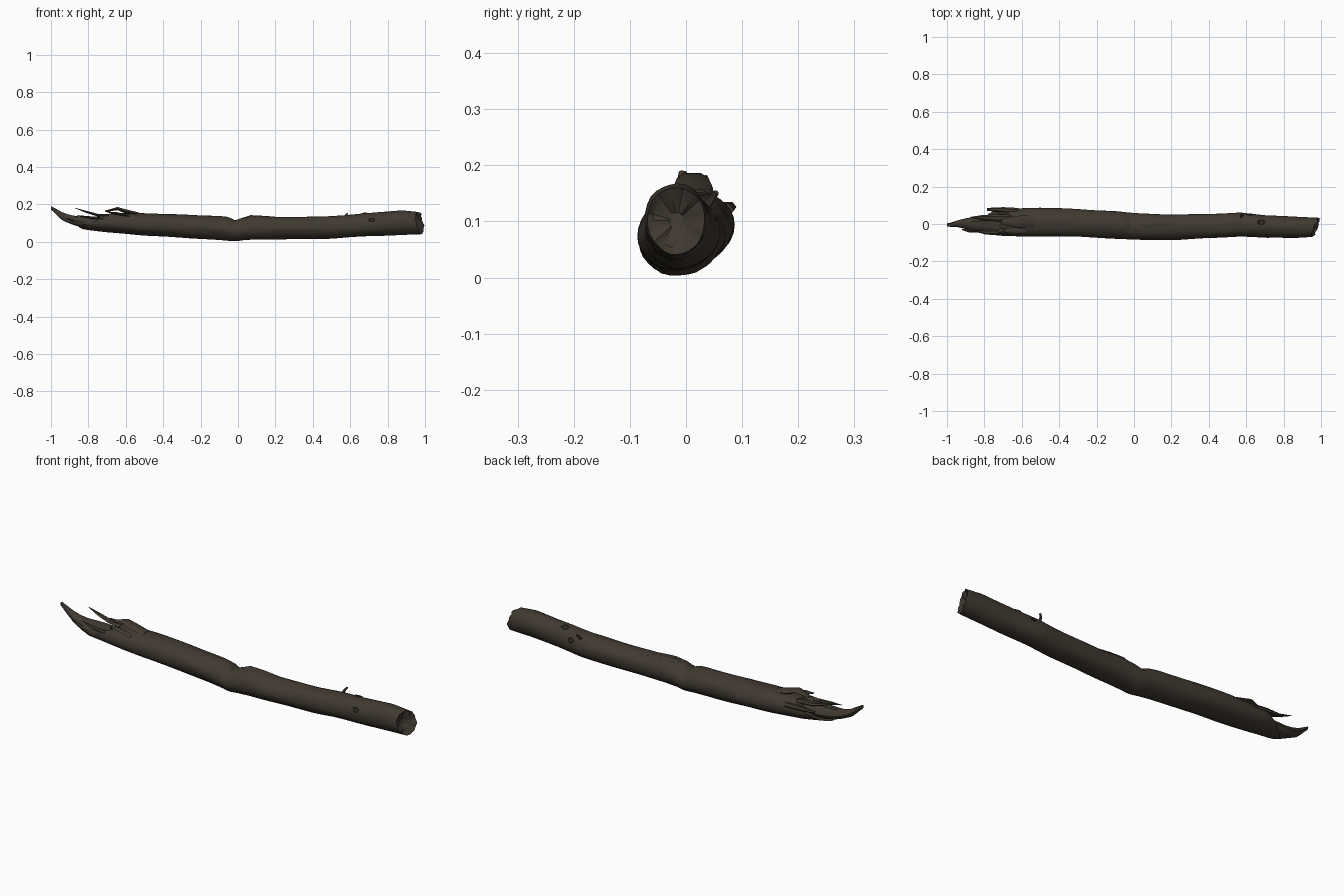
import bpy, bmesh, math
from mathutils import Vector, noise

cube = bpy.data.objects.get("Cube")
if cube:
    bpy.data.objects.remove(cube)


def make_material(name, color):
    m = bpy.data.materials.new(name)
    m.use_nodes = True
    m.diffuse_color = color
    m.node_tree.nodes["Principled BSDF"].inputs["Base Color"].default_value = color
    return m


BARK = make_material("dark brown bark", (0.052, 0.041, 0.030, 1))


def finish(bm, name, angle=35):
    bmesh.ops.recalc_face_normals(bm, faces=bm.faces)
    mesh = bpy.data.meshes.new(name)
    bm.to_mesh(mesh)
    bm.free()
    mesh.materials.append(BARK)
    ob = bpy.data.objects.new(name, mesh)
    bpy.context.collection.objects.link(ob)
    bpy.ops.object.select_all(action='DESELECT')
    ob.select_set(True)
    bpy.context.view_layer.objects.active = ob
    bpy.ops.object.shade_smooth_by_angle(angle=math.radians(angle))
    return ob


def section(rows, x):
    """Interpolated (y min, y max, z min, z max) at x."""
    x = min(max(x, rows[0][0]), rows[-1][0])
    for a, b in zip(rows, rows[1:]):
        if x <= b[0]:
            t = (x - a[0]) / (b[0] - a[0])
            return [p + (q - p) * t for p, q in zip(a[1:], b[1:])]


def surface_point(rows, x, ang, scale=1.0, rough=0.05):
    y0, y1, z0, z1 = section(rows, x)
    c, s = math.cos(ang), math.sin(ang)
    r = scale * (1 + rough * noise.noise(Vector((x * 5, c * 1.6, s * 1.6))))
    return Vector((x, (y0 + y1) / 2 + c * r * (y1 - y0) / 2,
                   (z0 + z1) / 2 + s * r * (z1 - z0) / 2))


def loft(name, rows, left, right, rings, sides=28, rough=0.05, dent=0.0):
    """Tube whose two ends follow the edge functions left(angle), right(angle)."""
    bm = bmesh.new()
    loops = []

    def add(points):
        loops.append([bm.verts.new(p) for p in points])

    angles = [2 * math.pi * i / sides for i in range(sides)]

    def cap(edge, sign):
        # sunken, ragged end wood
        out = []
        for k in (0.8, 0.55, 0.25):
            ring = []
            for a in angles:
                p = surface_point(rows, edge(a), a, k, rough)
                p.x += sign * dent * (1 - k) + dent * 0.5 * noise.noise(p * 45)
                ring.append(p)
            mean = sum(p.x for p in ring) / sides
            for p in ring:
                p.x = mean + (p.x - mean) * k
            out.append(ring)
        return out

    for ring in reversed(cap(left, 1)):
        add(ring)
    for j in range(rings + 1):
        u = j / rings
        add([surface_point(rows, left(a) * (1 - u) + right(a) * u, a, 1, rough)
             for a in angles])
    for ring in cap(right, -1):
        add(ring)
    for A, B in zip(loops, loops[1:]):
        for i in range(sides):
            k = (i + 1) % sides
            bm.faces.new((A[i], A[k], B[k], B[i]))
    bm.faces.new(loops[0])
    bm.faces.new(loops[-1])
    return finish(bm, name)


def splinter(name, points, widths, flat=0.45):
    """Tapered sliver of wood along a path."""
    bm = bmesh.new()
    pts = [Vector(p) for p in points]
    loops = []
    for i, (p, w) in enumerate(zip(pts, widths)):
        d = (pts[min(i + 1, len(pts) - 1)] - pts[max(i - 1, 0)]).normalized()
        side = d.cross(Vector((0, 0, 1))).normalized()
        up = side.cross(d)
        loops.append([bm.verts.new(p + side * w * math.cos(a) + up * w * flat * math.sin(a))
                      for a in (k * math.tau / 6 for k in range(6))])
    for A, B in zip(loops, loops[1:]):
        for i in range(6):
            k = (i + 1) % 6
            bm.faces.new((A[i], A[k], B[k], B[i]))
    bm.faces.new(loops[0])
    bm.faces.new(loops[-1])
    return finish(bm, name)


# Bark sections: x, y min, y max, z min, z max
LOG = [
    (-0.90, -0.03, 0.035, 0.088, 0.138),
    (-0.82, -0.053, 0.05, 0.066, 0.145),
    (-0.70, -0.064, 0.083, 0.052, 0.155),
    (-0.50, -0.068, 0.088, 0.034, 0.154),
    (-0.30, -0.068, 0.08, 0.023, 0.147),
    (-0.10, -0.077, 0.068, 0.01, 0.138),
    (-0.05, -0.08, 0.062, 0.006, 0.132),
    (-0.015, -0.083, 0.058, 0.003, 0.114),
    (0.03, -0.085, 0.055, 0.009, 0.132),
    (0.10, -0.087, 0.053, 0.013, 0.141),
    (0.20, -0.085, 0.051, 0.013, 0.132),
    (0.45, -0.074, 0.056, 0.016, 0.137),
    (0.57, -0.067, 0.062, 0.023, 0.143),
    (0.70, -0.073, 0.047, 0.030, 0.153),
    (0.88, -0.074, 0.038, 0.039, 0.168),
    (1.00, -0.066, 0.034, 0.042, 0.158),
]


def torn_edge(a):
    x = -0.755 + 0.085 * math.sin(a) + 0.02 * math.cos(a)
    return x + 0.05 * noise.noise(Vector((math.cos(a) * 4, math.sin(a) * 4, 2)))


def snapped_edge(a):
    x = 0.972 + 0.018 * math.cos(a) - 0.012 * math.sin(a)
    return min(1.0, x + 0.016 * noise.noise(Vector((math.cos(a) * 3, math.sin(a) * 3, 7))))


loft("log_bark", LOG, torn_edge, snapped_edge, 90, dent=0.035)

# Inner wood tapering to the long upturned spike
CORE = [
    (-1.00, -0.014, 0.002, 0.172, 0.192),
    (-0.97, -0.016, 0.008, 0.142, 0.176),
    (-0.94, -0.017, 0.018, 0.113, 0.158),
    (-0.90, -0.026, 0.028, 0.096, 0.143),
    (-0.86, -0.042, 0.036, 0.082, 0.136),
    (-0.78, -0.054, 0.046, 0.068, 0.136),
    (-0.60, -0.055, 0.068, 0.056, 0.138),
]
loft("core_spike", CORE, lambda a: -1.0, lambda a: -0.6, 30, sides=16, rough=0.3)

# Torn slivers around the broken end
splinter("upper_splinter", [(-0.66, 0.03, 0.14), (-0.75, 0.032, 0.143), (-0.81, 0.034, 0.16),
                            (-0.875, 0.036, 0.182)], [0.022, 0.018, 0.014, 0.002])
splinter("back_splinter", [(-0.62, 0.066, 0.12), (-0.70, 0.076, 0.126), (-0.785, 0.078, 0.128)],
         [0.02, 0.014, 0.008], 0.7)
splinter("front_splinter", [(-0.72, -0.045, 0.125), (-0.79, -0.045, 0.13), (-0.86, -0.036, 0.142)],
         [0.014, 0.012, 0.002], 0.6)
splinter("side_splinter", [(-0.80, -0.03, 0.10), (-0.88, -0.036, 0.115), (-0.92, -0.03, 0.125)],
         [0.014, 0.01, 0.002], 0.8)
splinter("raised_bark_flake", [(-0.53, 0.012, 0.148), (-0.60, 0.012, 0.163), (-0.645, 0.012, 0.178),
                               (-0.71, 0.012, 0.163)], [0.03, 0.034, 0.028, 0.012], 0.35)
splinter("small_bark_flake", [(-0.58, -0.035, 0.138), (-0.65, -0.036, 0.153), (-0.70, -0.036, 0.16)],
         [0.018, 0.018, 0.006], 0.4)

# Twig stub and bark ridges
splinter("twig_stub", [(0.57, 0.03, 0.12), (0.575, 0.047, 0.14), (0.585, 0.054, 0.152)],
         [0.008, 0.006, 0.005], 1.0)
splinter("bark_ridge", [(0.0, -0.01, 0.116), (0.07, -0.005, 0.136), (0.15, 0.0, 0.133),
                        (0.28, 0.005, 0.125)], [0.01, 0.022, 0.018, 0.006], 0.35)


# Knots: low raised rings lying on the bark
def knot(name, x, ang, radius):
    p = surface_point(LOG, x, ang)
    bpy.ops.mesh.primitive_torus_add(major_segments=14, minor_segments=6, major_radius=radius,
                                     minor_radius=radius * 0.35, location=p)
    ob = bpy.context.object
    ob.name = name
    ob.rotation_euler = (ang - math.pi / 2, 0, 0)
    ob.scale.x = 1.4
    ob.data.materials.append(BARK)
    bpy.ops.object.shade_smooth_by_angle(angle=math.radians(40))


knot("front_knot", 0.715, math.radians(155), 0.009)
knot("top_knot", 0.68, math.radians(70), 0.011)
knot("back_knot", 0.62, math.radians(25), 0.009)
